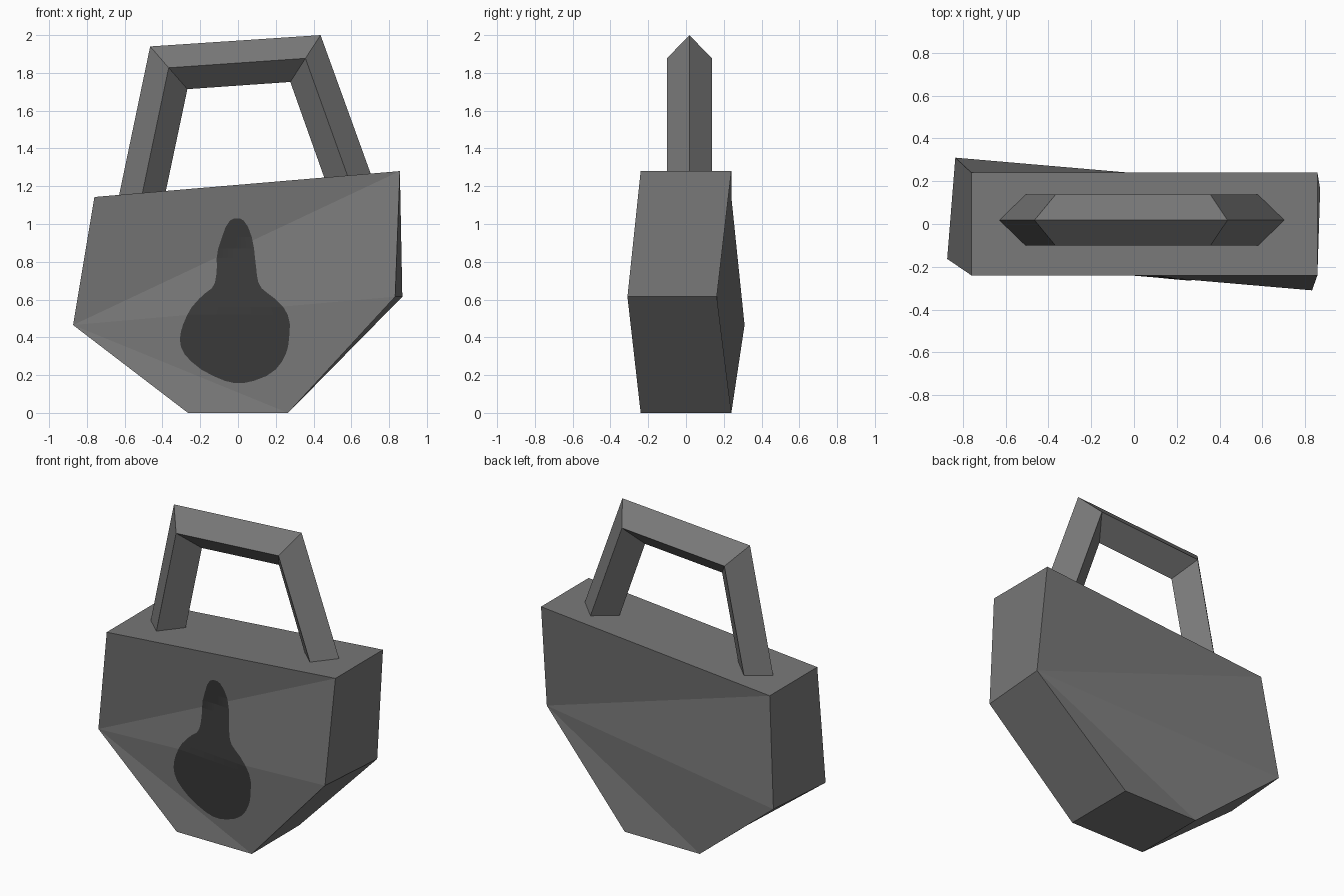
import bpy, bmesh
from mathutils import Vector
from mathutils.bvhtree import BVHTree

if "Cube" in bpy.data.objects:
    bpy.data.objects.remove(bpy.data.objects["Cube"])


def material(name, v):
    m = bpy.data.materials.new(name)
    m.diffuse_color = (v, v, v, 1)
    m.use_nodes = True
    m.node_tree.nodes["Principled BSDF"].inputs["Base Color"].default_value = m.diffuse_color
    return m


def make_object(name, verts, faces, mat):
    me = bpy.data.meshes.new(name)
    me.from_pydata(verts, [], faces)
    bm = bmesh.new()
    bm.from_mesh(me)
    bmesh.ops.recalc_face_normals(bm, faces=bm.faces)
    bm.to_mesh(me)
    bm.free()
    me.materials.append(mat)
    ob = bpy.data.objects.new(name, me)
    bpy.context.collection.objects.link(ob)
    return ob


grey = material("iron grey", 0.19)
dark = material("dark keyhole", 0.043)

# Lock body: skewed hexagon, twisted around its widest line
# order: top left, top right, mid right, bottom right, bottom left, mid left
front = [(-.76, -.24, 1.143), (.857, -.24, 1.28), (.832, -.31, .615),
         (.265, -.24, 0), (-.265, -.24, 0), (-.873, -.163, .465)]
back = [(-.76, .24, 1.143), (.857, .24, 1.28), (.87, .163, .615),
        (.265, .24, 0), (-.265, .24, 0), (-.835, .31, .465)]
front_faces = [(0, 1, 5), (1, 2, 5), (2, 3, 5), (3, 4, 5)]
back_faces = [(6, 7, 8), (6, 8, 11), (11, 8, 10), (8, 9, 10)]
sides = [(i, (i + 1) % 6, (i + 1) % 6 + 6, i + 6) for i in range(6)]
make_object("lock_body", front + back, front_faces + back_faces + sides, grey)

# Shackle: diamond section swept along three straight runs
outer = [(-.63, 1.15), (-.465, 1.94), (.437, 2.0), (.703, 1.265)]
middle = [(-.507, 1.16), (-.367, 1.827), (.357, 1.877), (.58, 1.255)]
inner = [(-.383, 1.17), (-.268, 1.714), (.277, 1.752), (.457, 1.245)]


def sink(path):
    # push the feet a little way into the body
    p = [Vector(q) for q in path]
    for end, nxt in ((0, 1), (3, 2)):
        p[end] += (p[end] - p[nxt]).normalized() * .06
    return p


verts = []
for o, m, n in zip(sink(outer), sink(middle), sink(inner)):
    verts += [(o.x, .018, o.y), (m.x, -.101, m.y), (n.x, .018, n.y), (m.x, .137, m.y)]
faces = [(s * 4 + i, s * 4 + (i + 1) % 4, s * 4 + 4 + (i + 1) % 4, s * 4 + 4 + i)
         for s in range(3) for i in range(4)]
make_object("shackle", verts, faces + [(0, 1, 2, 3), (12, 13, 14, 15)], grey)

# Keyhole: thin painted sheet following the front face; rows of height, left, right
rows = [(1.03, -.02, .01), (1.018, -.043, .03), (.985, -.065, .053), (.93, -.085, .073),
        (.87, -.105, .085), (.82, -.113, .09), (.77, -.112, .096), (.73, -.115, .1),
        (.69, -.122, .108), (.66, -.138, .125), (.635, -.172, .155), (.605, -.205, .195),
        (.56, -.245, .24), (.52, -.268, .263), (.47, -.29, .275), (.43, -.302, .273),
        (.39, -.308, .27), (.35, -.302, .265), (.31, -.283, .252), (.27, -.245, .232),
        (.23, -.195, .2), (.195, -.13, .15), (.17, -.07, .085), (.158, -.02, .03)]
surface = BVHTree.FromPolygons([Vector(v) for v in front], front_faces)
cols = 14
verts = []
for z, left, right in rows:
    for c in range(cols + 1):
        x = left + (right - left) * c / cols
        hit = surface.ray_cast(Vector((x, -2, z)), Vector((0, 1, 0)))[0]
        verts.append((x, hit.y - .004, z))
w = cols + 1
faces = [(r * w + c, (r + 1) * w + c, (r + 1) * w + c + 1, r * w + c + 1)
         for r in range(len(rows) - 1) for c in range(cols)]
keyhole = make_object("keyhole", verts, faces, dark)
if sum(p.normal.y for p in keyhole.data.polygons) > 0:
    keyhole.data.flip_normals()
